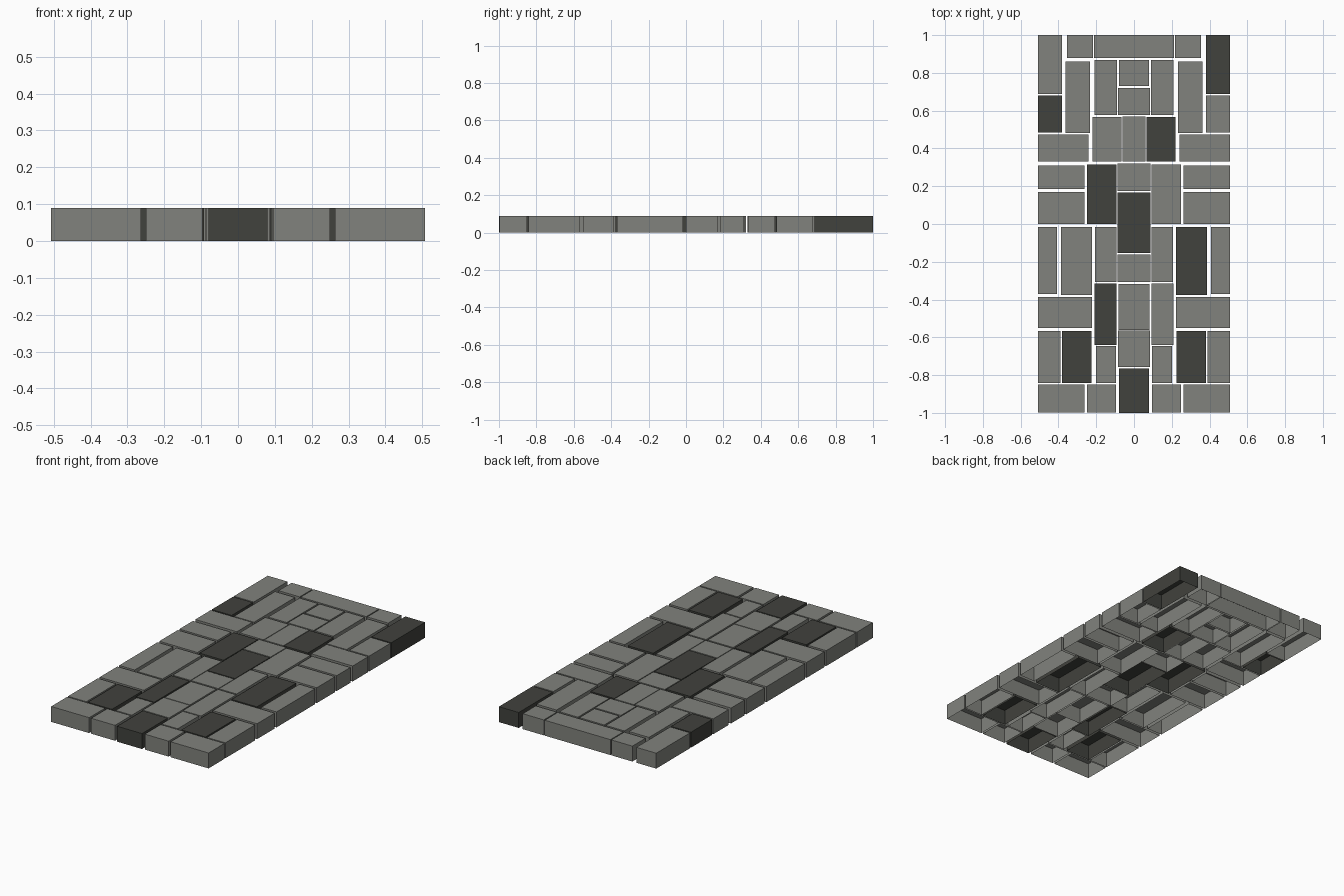
import bpy, bmesh

H = 0.09  # paving thickness


def material(name, rgb):
    m = bpy.data.materials.new(name)
    m.diffuse_color = (*rgb, 1)
    return m


LIGHT = material("light_stone", (0.22, 0.225, 0.205))
DARK = material("dark_stone", (0.053, 0.054, 0.047))


def stone(name, x0, x1, y0, y1, dark=False):
    """Block with an open underside."""
    bm = bmesh.new()
    bmesh.ops.create_cube(bm, size=1)
    for v in bm.verts:
        v.co = ((x0 + x1) / 2 + v.co.x * (x1 - x0),
                (y0 + y1) / 2 + v.co.y * (y1 - y0),
                (v.co.z + 0.5) * H)
    bottom = [f for f in bm.faces if f.normal.z < -0.5]
    bmesh.ops.delete(bm, geom=bottom, context='FACES_ONLY')
    me = bpy.data.meshes.new(name)
    bm.to_mesh(me)
    bm.free()
    me.materials.append(DARK if dark else LIGHT)
    bpy.context.collection.objects.link(bpy.data.objects.new(name, me))


# Mirrored pairs, back to front: inner x, outer x, y range, dark side(s)
E = 0.508
PAIRS = [
    (0.38, E, 0.688, 1.0, "R"), (0.218, 0.354, 0.88, 1.0, ""),
    (0.38, E, 0.484, 0.68, "L"), (0.234, 0.363, 0.482, 0.86, ""),
    (0.09, 0.21, 0.578, 0.868, ""), (0.24, E, 0.332, 0.475, ""),
    (0.066, 0.22, 0.33, 0.566, "R"),
    (0.262, E, 0.185, 0.31, ""), (0.262, E, 0.0, 0.17, ""),
    (0.093, 0.248, 0.0, 0.315, "L"),
    (0.408, E, -0.37, -0.016, ""), (0.223, 0.386, -0.377, -0.016, "R"),
    (0.092, 0.206, -0.307, -0.016, ""), (0.222, E, -0.55, -0.387, ""),
    (0.092, 0.21, -0.64, -0.316, "L"), (0.39, E, -0.842, -0.567, ""),
    (0.224, 0.38, -0.842, -0.567, "LR"), (0.096, 0.2, -0.842, -0.647, ""),
    (0.263, E, -0.997, -0.85, ""), (0.096, 0.25, -0.997, -0.85, ""),
]
for i, (a, b, y0, y1, dark) in enumerate(PAIRS):
    stone(f"left_stone_{i}", -b, -a, y0, y1, "L" in dark)
    stone(f"right_stone_{i}", a, b, y0, y1, "R" in dark)

# Centre column: half width, y range, dark
CENTRE = [
    (0.212, 0.88, 1.0, 0), (0.08, 0.73, 0.868, 0), (0.084, 0.578, 0.72, 0),
    (0.062, 0.33, 0.57, 0), (0.088, 0.175, 0.321, 0), (0.088, -0.154, 0.168, 1),
    (0.088, -0.307, -0.161, 0), (0.082, -0.56, -0.317, 0),
    (0.085, -0.757, -0.565, 0), (0.08, -1.0, -0.764, 1),
]
for i, (w, y0, y1, dark) in enumerate(CENTRE):
    stone(f"centre_stone_{i}", -w, w, y0, y1, dark)
